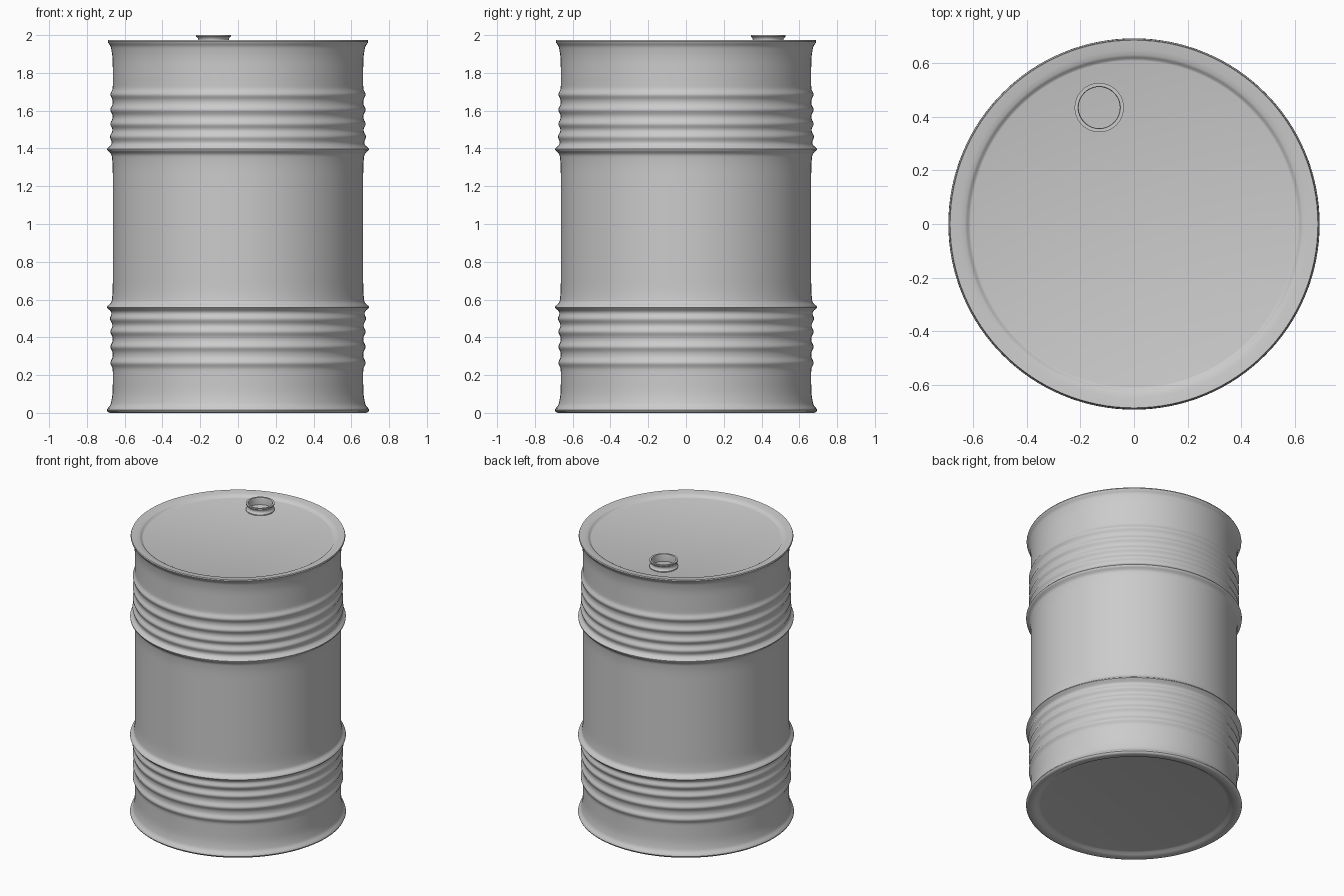
import bpy, bmesh, math

if "Cube" in bpy.data.objects:
    bpy.data.objects.remove(bpy.data.objects["Cube"])


def lathe(name, profile, segments, centre=(0, 0)):
    """Revolve (radius, z) points about a vertical axis; radius 0 closes at a pole."""
    bm = bmesh.new()
    rings = []
    for r, z in profile:
        if r == 0:
            rings.append([bm.verts.new((centre[0], centre[1], z))] * segments)
        else:
            rings.append([bm.verts.new((centre[0] + r * math.cos(math.tau * i / segments),
                                        centre[1] + r * math.sin(math.tau * i / segments), z))
                          for i in range(segments)])
    for a, b in zip(rings, rings[1:]):
        for i in range(segments):
            j = (i + 1) % segments
            bm.faces.new(dict.fromkeys((a[i], a[j], b[j], b[i])))
    bmesh.ops.recalc_face_normals(bm, faces=bm.faces)
    mesh = bpy.data.meshes.new(name)
    bm.to_mesh(mesh)
    bm.free()
    obj = bpy.data.objects.new(name, mesh)
    bpy.context.collection.objects.link(obj)
    bpy.ops.object.select_all(action='DESELECT')
    obj.select_set(True)
    bpy.context.view_layer.objects.active = obj
    bpy.ops.object.shade_smooth_by_angle(angle=math.radians(40))
    return obj


def bump(z, centre, width):
    return math.exp(-((z - centre) / width) ** 2)


# Rolling hoops (large) and the shallow ribs beside them
HOOPS = (0.56, 1.395)
RIBS = (0.265, 0.35, 0.43, 0.497, 1.685, 1.605, 1.53, 1.463)


def wall_radius(z):
    r = 0.663
    r += sum(0.024 * bump(z, h, 0.017) + 0.007 * bump(z, h, 0.06) for h in HOOPS)
    r += sum(0.013 * bump(z, h, 0.02) for h in RIBS)
    r += 0.017 * bump(z, 0.015, 0.018) + 0.014 * bump(z, 0.015, 0.06)
    r += 0.015 * bump(z, 1.965, 0.016) + 0.012 * bump(z, 1.965, 0.06)
    return r


# Drum shell: recessed base, ribbed wall, rolled rim, recessed lid
base = [(0, 0.02), (0.60, 0.02), (0.615, 0.018), (0.63, 0.008), (0.65, 0.002), (0.68, 0)]
wall = [(wall_radius(z), z) for z in (0.006 + 0.008 * i for i in range(246))]
lid = [(0.687, 1.973), (0.67, 1.971), (0.65, 1.968), (0.632, 1.965),
       (0.623, 1.96), (0.617, 1.952), (0.61, 1.95), (0, 1.95)]
lathe("drum_body", base + wall + lid, 128)

# Filler neck: open flanged collar on the lid
lathe("filler_neck", [(0.077, 1.948), (0.092, 1.948), (0.092, 1.956), (0.083, 1.964),
                      (0.081, 1.974), (0.083, 1.984), (0.092, 1.992), (0.092, 2.0),
                      (0.079, 2.0), (0.077, 1.992), (0.077, 1.948)], 48, (-0.13, 0.435))
